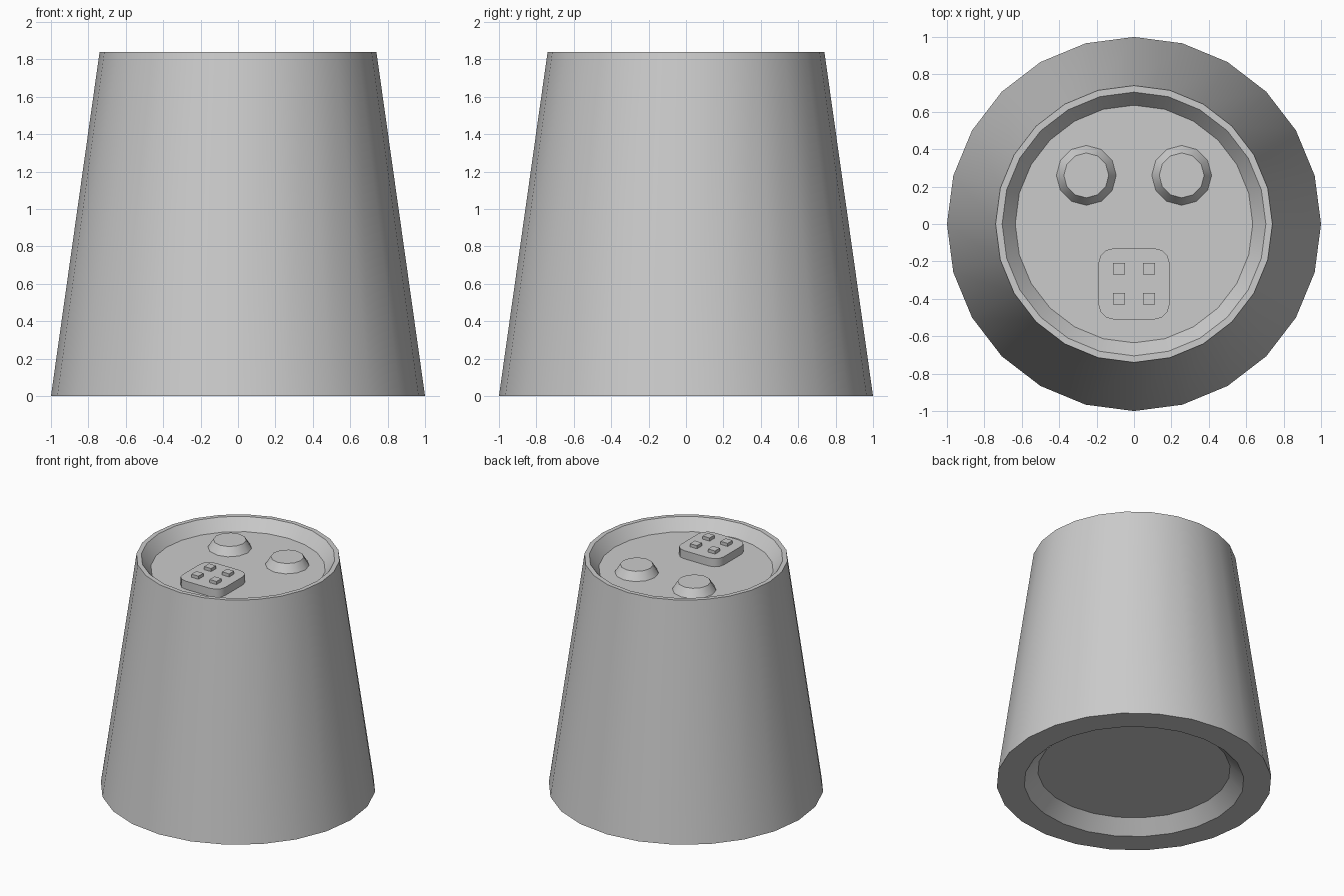
import bpy, bmesh
from math import cos, sin, pi, radians

cube = bpy.data.objects.get("Cube")
if cube:
    bpy.data.objects.remove(cube)

grey = bpy.data.materials.new("plain grey")
grey.use_nodes = True
colour = (0.6, 0.6, 0.6, 1)
grey.diffuse_color = colour
grey.node_tree.nodes["Principled BSDF"].inputs["Base Color"].default_value = colour

FLOOR = 1.75
PANEL_TOP = 1.815


def finish(name, bm):
    """Turn a bmesh into a smooth-shaded object with sharp edges kept."""
    bmesh.ops.recalc_face_normals(bm, faces=bm.faces)
    mesh = bpy.data.meshes.new(name)
    bm.to_mesh(mesh)
    bm.free()
    mesh.materials.append(grey)
    obj = bpy.data.objects.new(name, mesh)
    bpy.context.collection.objects.link(obj)
    bpy.ops.object.select_all(action='DESELECT')
    obj.select_set(True)
    bpy.context.view_layer.objects.active = obj
    bpy.ops.object.shade_smooth_by_angle(angle=radians(31))
    return obj


def lathe(name, profile, sides, x=0, y=0):
    """Stack rings of (radius, z), bridge them and cap both ends."""
    bm = bmesh.new()
    rings = [[bm.verts.new((x + r * cos(2 * pi * i / sides),
                            y + r * sin(2 * pi * i / sides), z))
              for i in range(sides)] for r, z in profile]
    for a, b in zip(rings, rings[1:]):
        for i in range(sides):
            j = (i + 1) % sides
            bm.faces.new((a[i], a[j], b[j], b[i]))
    bm.faces.new(rings[0])
    bm.faces.new(rings[-1])
    return finish(name, bm)


def block(name, x, y, z, size, height, corner=0):
    """Square block standing on z, with optional rounded upright corners."""
    bm = bmesh.new()
    bmesh.ops.create_cube(bm, size=1)
    for v in bm.verts:
        v.co = (x + v.co.x * size, y + v.co.y * size, z + (v.co.z + 0.5) * height)
    if corner:
        upright = [e for e in bm.edges
                   if abs(e.verts[0].co.z - e.verts[1].co.z) > height / 2]
        bmesh.ops.bevel(bm, geom=upright, offset=corner, segments=3,
                        profile=0.5, affect='EDGES')
    return finish(name, bm)


# Tapered body with a sunken top and a recessed underside
lathe("body", [(0.70, 0.10), (0.80, 0), (1, 0), (0.74, 1.84),
               (0.705, 1.84), (0.635, FLOOR)], 24)

# Two tapered round knobs
for side, x in (("left", 0.255), ("right", -0.255)):
    lathe(side + "_knob", [(0.16, FLOOR - 0.005), (0.16, FLOOR),
                           (0.12, FLOOR + 0.064)], 12, x, 0.26)

# Rounded panel with four small square buttons
block("button_panel", 0, -0.32, FLOOR - 0.005, 0.38, PANEL_TOP - FLOOR + 0.005, 0.08)
for row, y in (("front", -0.40), ("back", -0.24)):
    for side, x in (("left", 0.08), ("right", -0.08)):
        block(f"{row}_{side}_button", x, y, PANEL_TOP - 0.005, 0.062, 0.03)
